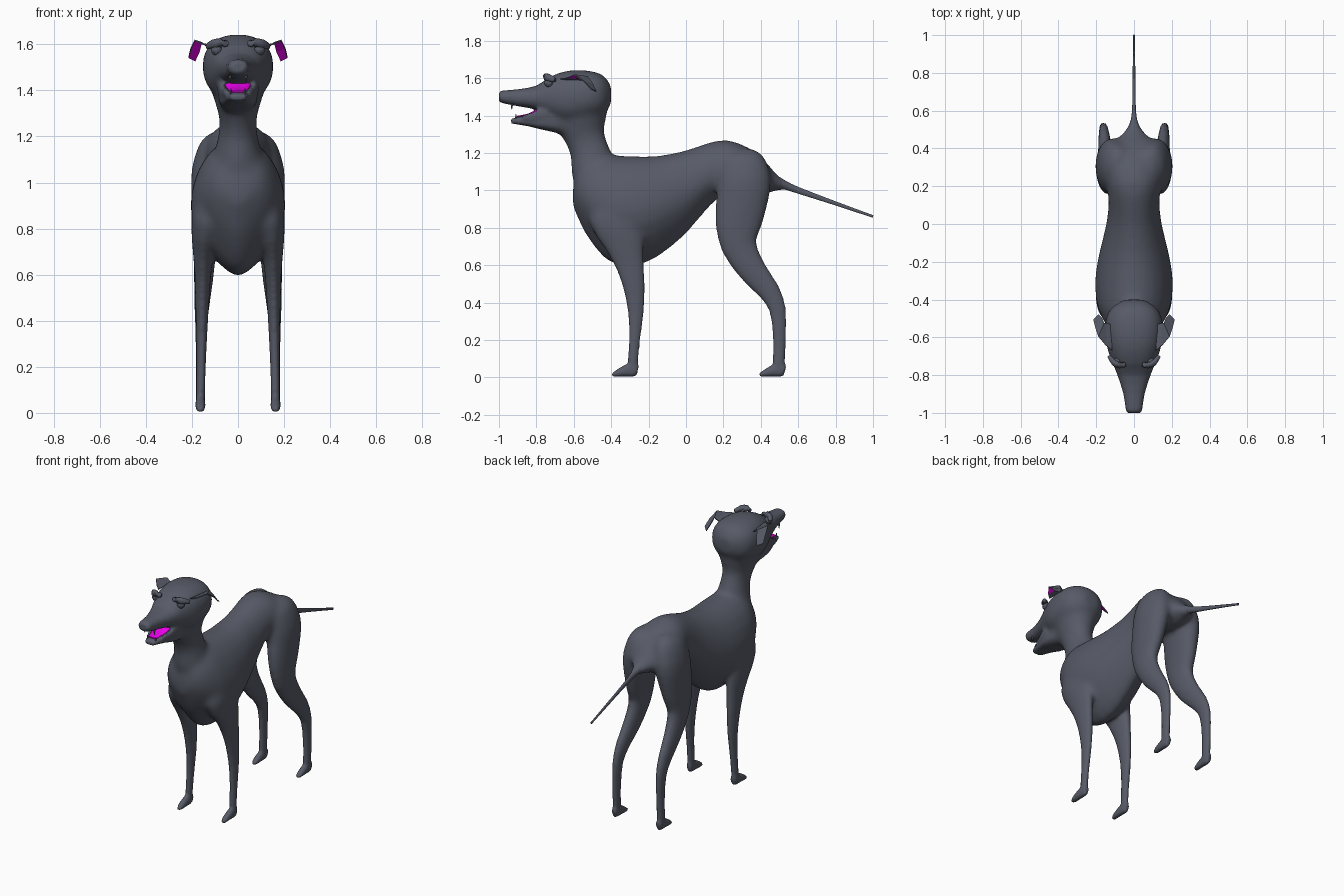
import bpy
import bmesh
from math import cos, sin, pi, copysign
from mathutils import Vector

if "Cube" in bpy.data.objects:
    bpy.data.objects.remove(bpy.data.objects["Cube"])


def material(name, rgb):
    m = bpy.data.materials.new(name)
    m.use_nodes = True
    m.diffuse_color = (*rgb, 1)
    m.node_tree.nodes["Principled BSDF"].inputs["Base Color"].default_value = (*rgb, 1)
    return m


GREY = material("slate grey coat", (0.095, 0.104, 0.135))
PINK = material("magenta skin", (0.8, 0.0, 0.8))


def add_object(name, bm, mats, mirror=False):
    mesh = bpy.data.meshes.new(name)
    bm.to_mesh(mesh)
    bm.free()
    for m in mats:
        mesh.materials.append(m)
    obj = bpy.data.objects.new(name, mesh)
    bpy.context.collection.objects.link(obj)
    if mirror:
        obj.modifiers.new("Mirror", "MIRROR").use_mirror_merge = False
    return obj


def smooth_path(keys, steps):
    """Catmull-Rom interpolation of every value in the keys."""
    rows = [keys[0], *keys, keys[-1]]
    out = []
    for a, b, c, d in zip(rows, rows[1:], rows[2:], rows[3:]):
        for i in range(steps):
            t = i / steps
            out.append([q + t / 2 * (r - p + t * (2 * p - 5 * q + 4 * r - s
                                                  + t * (3 * (q - r) + s - p)))
                        for p, q, r, s in zip(a, b, c, d)])
    return out + [list(keys[-1])]


def loft(name, keys, mat=GREY, sides=16, steps=2, pinch=0.0, square=1.0,
         mirror=False, upright=False):
    """Rounded rings along a path. Keys are (x,) y, z, half width, half depth."""
    keys = [k if len(k) == 5 else (0, *k) for k in keys]
    rows = smooth_path(keys, steps)
    centres = [Vector(r[:3]) for r in rows]
    bm = bmesh.new()
    rings = []
    for i, (c, r) in enumerate(zip(centres, rows)):
        tangent = (centres[min(i + 1, len(rows) - 1)] - centres[max(i - 1, 0)]).normalized()
        if upright:
            tangent = Vector((0, 1, 0))
        side = Vector((1, 0, 0))
        side = (side - tangent * side.dot(tangent)).normalized()
        up = side.cross(tangent)
        ring = []
        for k in range(sides):
            u, v = (copysign(abs(f(2 * pi * k / sides)) ** square, f(2 * pi * k / sides))
                    for f in (cos, sin))
            u *= 1 - pinch * max(0, -v) ** 2
            ring.append(bm.verts.new(c + side * (r[3] * u) + up * (r[4] * v)))
        rings.append(ring)
    for a, b in zip(rings, rings[1:]):
        for k in range(sides):
            n = (k + 1) % sides
            bm.faces.new((a[k], a[n], b[n], b[k])).smooth = True
    bm.faces.new(rings[0])
    bm.faces.new(rings[-1])
    bmesh.ops.recalc_face_normals(bm, faces=bm.faces)
    return add_object(name, bm, [mat], mirror)


def evaluated_bmesh(objects):
    """Gather objects with their modifiers into one bmesh and remove them."""
    graph = bpy.context.evaluated_depsgraph_get()
    bm = bmesh.new()
    for obj in objects:
        ev = obj.evaluated_get(graph)
        bm.from_mesh(ev.to_mesh())
        ev.to_mesh_clear()
    for obj in objects:
        bpy.data.objects.remove(obj)
    return bm


# Deep chest, tucked belly, arched back and the root of the tail
parts = [loft("torso", [
    (-.605, .96, .04, .05), (-.583, .985, .1, .125), (-.54, .965, .145, .195),
    (-.47, .932, .182, .258), (-.4, .902, .202, .288), (-.28, .889, .206, .294),
    (-.15, .915, .184, .27), (0, .99, .148, .225), (.12, 1.08, .136, .175),
    (.22, 1.126, .145, .144), (.34, 1.098, .15, .128), (.43, 1.065, .11, .085),
    (.48, 1.043, .062, .048), (.54, 1.022, .024, .024)],
    sides=24, pinch=.45, upright=True)]

parts.append(loft("neck", [
    (-.44, .98, .13, .13), (-.49, 1.1, .11, .125), (-.512, 1.2, .087, .108),
    (-.54, 1.28, .082, .108), (-.56, 1.36, .105, .135), (-.56, 1.45, .13, .14),
    (-.55, 1.5, .14, .13)]))

# Head: muzzle and skull in one sweep, then the open jaw and mouth corners
parts.append(loft("skull", [
    (-1, 1.5, .03, .02), (-.985, 1.5, .043, .033), (-.9, 1.495, .056, .045),
    (-.8, 1.495, .088, .064), (-.74, 1.5, .112, .1), (-.66, 1.497, .143, .138),
    (-.58, 1.502, .154, .142), (-.5, 1.51, .15, .127), (-.44, 1.51, .118, .105),
    (-.4, 1.51, .055, .05)], sides=24, square=.86, upright=True))
parts.append(loft("lower_jaw", [
    (-.935, 1.37, .033, .012), (-.9, 1.372, .045, .02), (-.84, 1.372, .06, .03),
    (-.79, 1.374, .076, .045), (-.74, 1.378, .085, .06), (-.66, 1.38, .085, .08),
    (-.58, 1.37, .08, .07)], square=.65, upright=True))
parts.append(loft("mouth_corners", [
    (.05, -.87, 1.39, .009, .014), (.06, -.83, 1.393, .01, .021),
    (.071, -.79, 1.405, .012, .034), (.078, -.74, 1.42, .014, .05)],
    sides=10, mirror=True, upright=True))

# Legs
parts.append(loft("front_legs", [
    (.11, -.4, .95, .07, .1), (.14, -.39, .85, .064, .13), (.15, -.335, .73, .05, .112),
    (.152, -.305, .62, .038, .084), (.155, -.28, .5, .031, .06),
    (.157, -.268, .35, .024, .042), (.16, -.275, .2, .02, .03),
    (.162, -.283, .1, .019, .028), (.163, -.285, .02, .02, .026)],
    sides=14, mirror=True))
parts.append(loft("hind_legs", [
    (.06, .28, 1.2, .045, .09), (.085, .29, 1.15, .083, .135), (.115, .31, 1.05, .088, .148),
    (.126, .3, .95, .079, .143), (.136, .28, .82, .063, .13), (.143, .283, .7, .05, .099),
    (.15, .358, .57, .041, .077), (.157, .445, .46, .032, .058), (.16, .49, .36, .025, .045),
    (.162, .499, .22, .021, .035), (.163, .497, .1, .02, .033), (.163, .493, .02, .021, .032)],
    sides=14, mirror=True))

# Paws share one shape
paw = [(0, .012, .012, .009), (.025, .021, .02, .018), (.065, .033, .022, .03),
       (.11, .042, .021, .04), (.137, .038, .016, .03)]
for name, toe in (("front_paws", -.395), ("hind_paws", .393)):
    parts.append(loft(name, [(.163, toe + y, z, w, h) for y, z, w, h in paw],
                      sides=12, mirror=True))

# Fuse the parts into one skin and soften the joints of the trunk
body = add_object("body", evaluated_bmesh(parts), [GREY])
skin = body.modifiers.new("Remesh", "REMESH")
skin.mode = "VOXEL"
skin.voxel_size = .01
bm = evaluated_bmesh([body])
for i in range(24):
    soft = [v for v in bm.verts if v.co.z > .5 + .012 * i and v.co.y > -.76 + .004 * i]
    bmesh.ops.smooth_vert(bm, verts=soft, factor=.5,
                          use_axis_x=True, use_axis_y=True, use_axis_z=True)
for face in bm.faces:
    face.smooth = True
    face.material_index = 0
add_object("body", bm, [GREY])

loft("tail", [
    (.43, 1.06, .07, .05), (.48, 1.043, .048, .038), (.53, 1.027, .024, .024),
    (.6, 1.0, .01, .018), (.8, .93, .007, .011), (1, .86, .005, .007)], sides=10)

# Mouth lining and teeth
loft("tongue", [
    (-.905, 1.394, .03, .004), (-.84, 1.406, .045, .005), (-.8, 1.42, .056, .014),
    (-.77, 1.427, .062, .026), (-.73, 1.427, .06, .026)], PINK, sides=12)
loft("upper_fangs", [
    (.035, -.93, 1.465, .007, .008), (.035, -.932, 1.432, .002, .002)],
    sides=6, steps=1, mirror=True)
loft("lower_fangs", [
    (.03, -.908, 1.375, .007, .008), (.03, -.91, 1.408, .002, .002)],
    sides=6, steps=1, mirror=True)

# Eyes under heavy brows
loft("brows", [
    (.045, -.742, 1.602, .01, .012), (.075, -.748, 1.606, .016, .02),
    (.105, -.735, 1.602, .016, .02), (.132, -.7, 1.59, .01, .012)],
    sides=8, square=.7, mirror=True)
bm = bmesh.new()
bmesh.ops.create_uvsphere(bm, u_segments=12, v_segments=8, radius=.024)
bmesh.ops.translate(bm, verts=bm.verts, vec=(.092, -.733, 1.575))
add_object("eyes", bm, [GREY], mirror=True)

# Folded ears, front and back edge per row; the outer flaps are coloured underneath
ear_rows = [
    ((.115, -.67, 1.598), (.125, -.53, 1.59)),
    ((.15, -.64, 1.603), (.148, -.525, 1.604)),
    ((.188, -.595, 1.62), (.158, -.525, 1.61)),
    ((.206, -.545, 1.585), (.17, -.497, 1.57)),
    ((.216, -.505, 1.543), (.188, -.478, 1.53))]
bm = bmesh.new()
edges = [[bm.verts.new(p) for p in row] for row in ear_rows]
for i, ((f, b), (f2, b2)) in enumerate(zip(edges, edges[1:])):
    bm.faces.new((f, f2, b2, b)).material_index = min(i, 1)
ears = add_object("ears", bm, [GREY, GREY, PINK])
shell = ears.modifiers.new("Solidify", "SOLIDIFY")
shell.thickness = .006
shell.offset = -1
shell.material_offset = 1
ears.modifiers.new("Mirror", "MIRROR").use_mirror_merge = False
